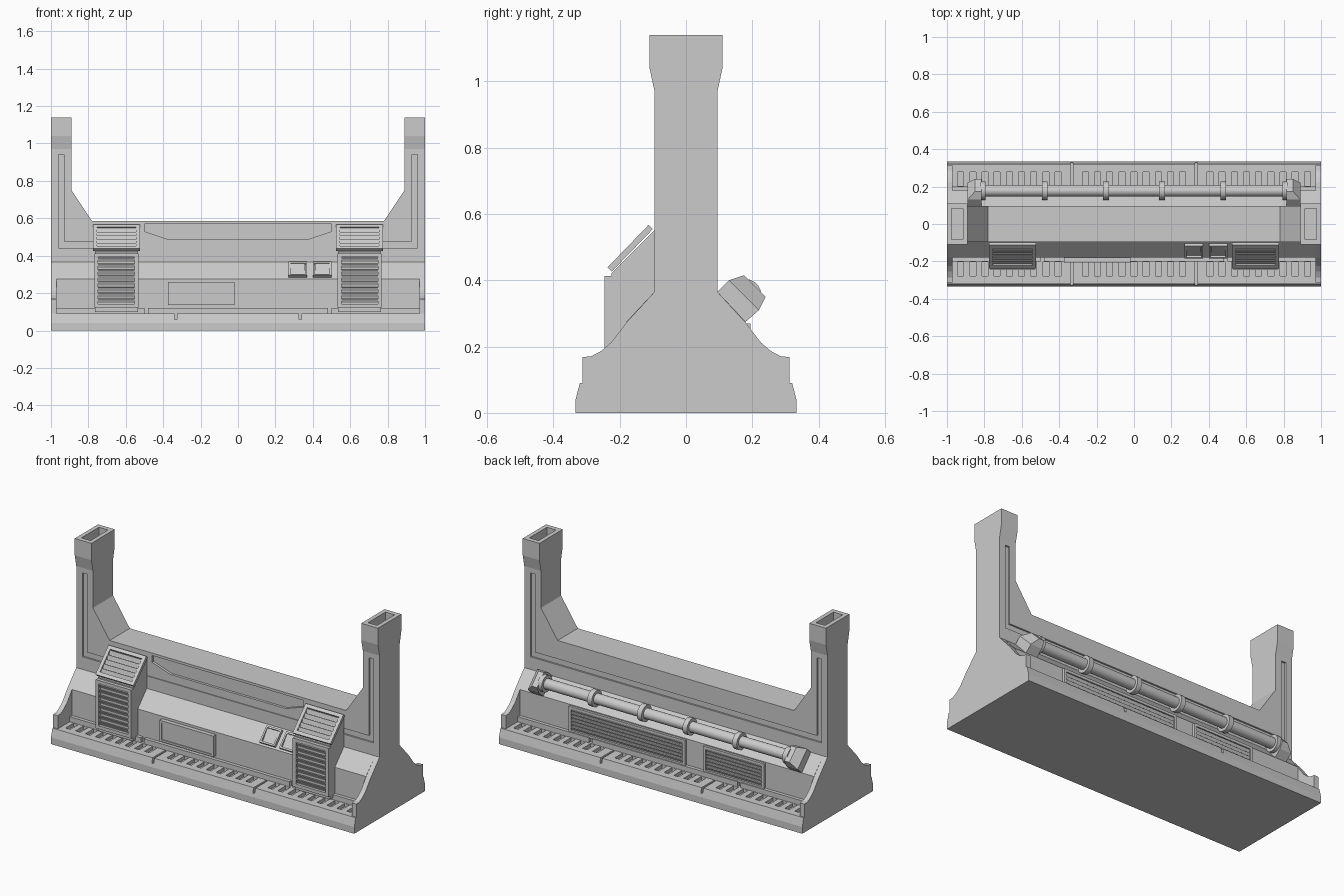
import bpy, bmesh, math
from mathutils import Matrix, Vector

if "Cube" in bpy.data.objects:
    bpy.data.objects.remove(bpy.data.objects["Cube"])

R = math.radians


def finish(name, bm):
    bmesh.ops.recalc_face_normals(bm, faces=bm.faces)
    me = bpy.data.meshes.new(name)
    bm.to_mesh(me)
    bm.free()
    ob = bpy.data.objects.new(name, me)
    bpy.context.collection.objects.link(ob)
    return ob


def add_box(bm, c, s, m=Matrix()):
    bmesh.ops.create_cube(bm, size=1, matrix=m @ Matrix.Translation(c) @ Matrix.Diagonal((*s, 1)))


def add_prism(bm, pts, axis, a, b):
    def place(p, t):
        return (t, p[0], p[1]) if axis == 'x' else (p[0], t, p[1])
    lo = [bm.verts.new(place(p, a)) for p in pts]
    hi = [bm.verts.new(place(p, b)) for p in pts]
    bm.faces.new(lo)
    bm.faces.new(hi[::-1])
    n = len(pts)
    for i in range(n):
        bm.faces.new((lo[i], hi[i], hi[(i + 1) % n], lo[(i + 1) % n]))


def prism(name, pts, axis, a, b):
    bm = bmesh.new()
    add_prism(bm, pts, axis, a, b)
    return finish(name, bm)


def hull(name, pts):
    bm = bmesh.new()
    for p in pts:
        bm.verts.new(p)
    bmesh.ops.convex_hull(bm, input=bm.verts)
    bmesh.ops.dissolve_limit(bm, angle_limit=R(1), verts=bm.verts, edges=bm.edges)
    return finish(name, bm)


def cut(ob, bm):
    cutter = finish("cutter", bm)
    cutter.hide_render = True
    mod = ob.modifiers.new("cut", 'BOOLEAN')
    mod.operation, mod.solver, mod.object = 'DIFFERENCE', 'EXACT', cutter
    bpy.context.view_layer.objects.active = ob
    bpy.ops.object.modifier_apply(modifier=mod.name)
    bpy.data.objects.remove(cutter)


def both(half):
    return half + [(-y, z) for y, z in reversed(half)]


def panel(name, m, w, h, depth, rim, slats=0, plate=0.004):
    """Framed panel: local x = width, y = up, z = outward; optional louvres."""
    bm = bmesh.new()
    for s in (-1, 1):
        add_box(bm, (s * (w - rim) / 2, 0, depth / 2), (rim, h, depth), m)
        add_box(bm, (0, s * (h - rim) / 2, depth / 2), (w - 2 * rim, rim, depth), m)
    add_box(bm, (0, 0, plate / 2), (w - 2 * rim, h - 2 * rim, plate), m)
    pitch = (h - 2 * rim) / max(slats, 1)
    for i in range(slats):
        y = -h / 2 + rim + pitch * (i + 0.5)
        t = Matrix.Translation((0, y, depth * 0.5)) @ Matrix.Rotation(R(28), 4, 'X')
        add_box(bm, (0, 0, 0), (w - 2 * rim, pitch * 0.8, 0.005), m @ t)
    return finish(name, bm)


FRONT = Matrix.Rotation(R(90), 4, 'X')
BACK = Matrix.Rotation(R(180), 4, 'Z') @ FRONT

# Lower body with floor ledges, sloped shoulders
body = prism("lower_body", both([(.333, 0), (.333, .04), (.32, .09), (.18, .09),
                                 (.18, .275), (.095, .365)]), 'x', -.97, .97)
bm = bmesh.new()
for s in (-1, 1):
    for sec in (-1, 0, 1):
        for i in range(9):
            x = sec * .6667 + (i - 4) * .065
            add_box(bm, (x, s * .24, .09), (.032, .075, .04))
    for x in (-.333, .333):
        add_box(bm, (x, s * .28, .09), (.012, .16, .06))
cut(body, bm)

# Curved end fins
fin = both([(.333, 0), (.333, .04), (.32, .09), (.312, .09), (.312, .168), (.285, .171),
            (.255, .187), (.225, .213), (.18, .272), (.095, .365)])
for s, n in ((-1, "left"), (1, "right")):
    prism("end_fin_" + n, fin, 'x', s * .97, s)

# Upper wall with pillars, grooved on both faces
half = [(1, .365), (1, .97), (.89, .97), (.89, .75), (.78, .585)]
wall = prism("wall_and_pillars", both(half), 'y', -.095, .095)
bm = bmesh.new()
add_prism(bm, both([(.96, .44), (.96, .94), (.93, .94), (.93, .475)]), 'y', .085, .12)
for s in (-1, 1):
    add_prism(bm, [(s * x, z) for x, z in ((.96, .44), (.96, .94), (.93, .94), (.93, .475),
                                           (.65, .475), (.65, .44))], 'y', -.12, -.085)
add_box(bm, (0, -.1, .443), (1.2, .02, .006))
add_prism(bm, both([(.38, .49), (.5, .53), (.5, .57)]), 'y', -.12, -.08)
cut(wall, bm)

# Flared hollow pillar heads
for s, n in ((-1, "left"), (1, "right")):
    head = hull("pillar_head_" + n, [(s * x, y * w, z) for x in (.89, 1) for y in (-1, 1)
                                     for w, z in ((.095, .97), (.11, 1.04), (.11, 1.14))])
    bm = bmesh.new()
    add_box(bm, (s * .945, 0, 1.1), (.06, .165, .2))
    cut(head, bm)

# Skirting strips where the walls meet the floor
for s, n in ((-1, "front"), (1, "back")):
    bm = bmesh.new()
    for x, w in ((-.735, .47), (0, .96), (.735, .47)):
        add_box(bm, (x, s * .188, .105), (w, .024, .03))
    finish("skirting_" + n, bm)

# Front vent housings with upright and sloped louvres
for s, n in ((-1, "left"), (1, "right")):
    x = s * .65
    prism("vent_housing_" + n, [(-.09, .1), (-.225, .1), (-.225, .42), (-.095, .55)],
          'x', x - .115, x + .115)
    panel("upright_vent_" + n, Matrix.Translation((x, -.225, .268)) @ FRONT,
          .235, .29, .02, .02, 8)
    panel("sloped_vent_" + n,
          Matrix.Translation((x, -.162, .49)) @ Matrix.Rotation(R(46), 4, 'X'),
          .25, .178, .018, .02, 5)

# Front access panel and two recessed shoulder switches
panel("access_panel", Matrix.Translation((-.197, -.18, .198)) @ FRONT, .355, .125, .025, .012, 0, .019)
for i, x in enumerate((.32, .45)):
    m = Matrix.Translation((x, -.138, .32)) @ Matrix.Rotation(R(46.6), 4, 'X')
    panel("switch_frame_%d" % i, m, .1, .1, .018, .01)
    t = m @ Matrix.Translation((0, 0, .006)) @ Matrix.Rotation(R(8), 4, 'X')
    bm = bmesh.new()
    add_box(bm, (0, 0, 0), (.078, .078, .01), t)
    finish("switch_%d" % i, bm)

# Back wall louvres
for n, a, b in (("wide", -.13, .64), ("short", -.65, -.25)):
    panel("back_vent_" + n, Matrix.Translation(((a + b) / 2, .178, .192)) @ BACK,
          b - a, .155, .016, .016, 6)

# Back pipe with collars
py, pz = .178, .355
bm = bmesh.new()


def add_tube(x, r, length):
    m = Matrix.Translation((x, py, pz)) @ Matrix.Rotation(R(90), 4, 'Y')
    bmesh.ops.create_cone(bm, cap_ends=True, segments=20, radius1=r, radius2=r,
                          depth=length, matrix=m)


add_tube(0, .031, 1.64)
for x in (.15, .478, .808):
    for s in (-1, 1):
        add_tube(s * x, .049, .03)
pipe = finish("back_pipe", bm)
bpy.ops.object.select_all(action='DESELECT')
pipe.select_set(True)
bpy.context.view_layer.objects.active = pipe
bpy.ops.object.shade_smooth_by_angle(angle=R(30))

# Chamfered pipe elbows seated on the back shoulder
for s, n in ((-1, "left"), (1, "right")):
    base = [(.095, .365), (.13, .40), (.22, .31), (.18, .275)]
    tip = [(.175, .415), (.24, .35)]
    hull("pipe_elbow_" + n, [(s * x, y, z) for x in (.815, .89) for y, z in base] +
         [(s * x, y, z) for x in (.815, .85) for y, z in tip])
